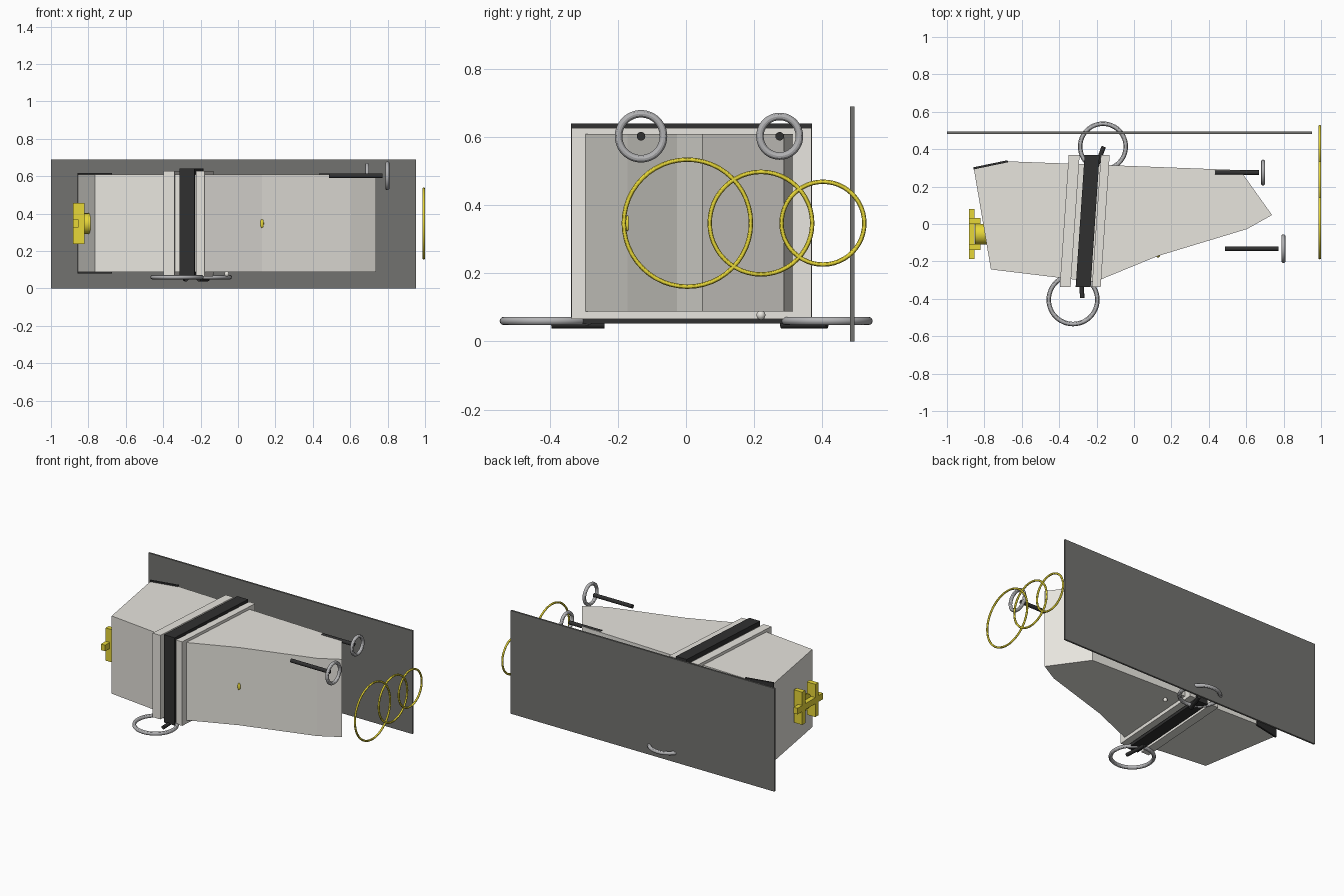
import bpy, bmesh, math
from mathutils import Vector

if "Cube" in bpy.data.objects:
    bpy.data.objects.remove(bpy.data.objects["Cube"])


def mat(name, r, g, b):
    m = bpy.data.materials.new(name)
    m.diffuse_color = (r, g, b, 1)
    m.use_nodes = True
    m.node_tree.nodes["Principled BSDF"].inputs["Base Color"].default_value = m.diffuse_color
    return m


CREAM = mat("cream", 0.80, 0.78, 0.73)
DARK = mat("dark", 0.03, 0.03, 0.03)
BOARD = mat("board_grey", 0.17, 0.17, 0.16)
YELLOW = mat("yellow", 0.80, 0.68, 0.04)
METAL = mat("metal", 0.45, 0.45, 0.46)


def prism(name, pts, z0, z1, m):
    """Extrude a footprint (x, y) between two heights."""
    bm = bmesh.new()
    f = bm.faces.new([bm.verts.new((x, y, z0)) for x, y in pts])
    r = bmesh.ops.extrude_face_region(bm, geom=[f])
    for v in r["geom"]:
        if isinstance(v, bmesh.types.BMVert):
            v.co.z = z1
    bmesh.ops.recalc_face_normals(bm, faces=bm.faces)
    me = bpy.data.meshes.new(name)
    bm.to_mesh(me)
    bm.free()
    ob = bpy.data.objects.new(name, me)
    bpy.context.collection.objects.link(ob)
    me.materials.append(m)
    return ob


def box(name, x0, x1, y0, y1, z0, z1, m):
    return prism(name, [(x0, y0), (x1, y0), (x1, y1), (x0, y1)], z0, z1, m)


def finish(name, m):
    ob = bpy.context.object
    ob.name = name
    ob.data.materials.append(m)
    bpy.ops.object.shade_smooth_by_angle()
    return ob


def ring(name, c, outer, tube, m, upright):
    rot = (0, math.pi / 2, 0) if upright else (0, 0, 0)
    bpy.ops.mesh.primitive_torus_add(location=c, rotation=rot, major_radius=outer - tube,
                                     minor_radius=tube, major_segments=48, minor_segments=12)
    return finish(name, m)


def rod(name, a, b, r, m):
    a, b = Vector(a), Vector(b)
    bpy.ops.mesh.primitive_cylinder_add(vertices=24, radius=r, depth=(b - a).length,
                                        location=(a + b) / 2)
    bpy.context.object.rotation_euler = (b - a).to_track_quat("Z", "Y").to_euler()
    return finish(name, m)


def bead(name, c, scale, m):
    bpy.ops.mesh.primitive_uv_sphere_add(segments=20, ring_count=12, radius=1, location=c)
    bpy.context.object.scale = scale
    return finish(name, m)


# Faceted hull
prism("hull", [(-0.856, 0.294), (-0.765, -0.243), (-0.21, -0.31), (0.128, -0.171),
               (0.604, -0.027), (0.738, 0.048), (0.567, 0.288), (-0.674, 0.335)],
      0.088, 0.608, CREAM)

# Dark plate on the rear corner facet
prism("corner_plate", [(-0.857, 0.292), (-0.674, 0.33), (-0.676, 0.341), (-0.859, 0.303)],
      0.08, 0.617, DARK)

# Slanted collar bands around the hull (front x0, x1; back is shifted)
for name, x0, x1, z0, z1, e, m in (
        ("collar_band_left", -0.397, -0.339, 0.065, 0.627, 0.0, CREAM),
        ("collar_band_right", -0.225, -0.178, 0.065, 0.627, 0.0, CREAM),
        ("collar_strap", -0.312, -0.232, 0.053, 0.64, 0.002, DARK)):
    s = 0.048
    prism(name, [(x0, -0.336 - e), (x1, -0.336 - e), (x1 + s, 0.368 + e), (x0 + s, 0.368 + e)],
          z0, z1, m)

# Back board
box("back_board", -1.0, 0.953, 0.482, 0.494, 0.0, 0.69, BOARD)

# Yellow handle at the left end
rod("handle_shaft", (-0.85, -0.055, 0.347), (-0.785, -0.055, 0.347), 0.055, YELLOW)
box("handle_crossbar", -0.882, -0.852, -0.188, 0.08, 0.327, 0.368, YELLOW)
for name, y in (("handle_upright_front", -0.123), ("handle_upright_back", 0.015)):
    box(name, -0.882, -0.82, y - 0.016, y + 0.016, 0.238, 0.457, YELLOW)

# Yellow rings at the right end
for i, (y, r) in enumerate(((0.004, 0.193), (0.22, 0.157), (0.402, 0.128))):
    ring("end_ring_%d" % (i + 1), (0.993, y, 0.347), r, 0.0065, YELLOW, True)

# Upper rods with a metal ring at each end
for side, x0, x1, xr, y, r in (("front", 0.487, 0.773, 0.799, -0.126 - 0.006, 0.077),
                               ("back", 0.433, 0.668, 0.69, 0.275, 0.069)):
    rod("upper_rod_" + side, (x0, y, 0.602), (x1, y, 0.602), 0.0125, DARK)
    ring("upper_ring_" + side, (xr, y, 0.602), r, 0.011, METAL, True)

# Flat lower rings with their dark stubs
ring("lower_ring_front", (-0.326, -0.405, 0.06), 0.142, 0.012, METAL, False)
ring("lower_ring_back", (-0.166, 0.414, 0.06), 0.134, 0.012, METAL, False)
rod("lower_stub_front", (-0.277, -0.395, 0.05), (-0.284, -0.24, 0.05), 0.012, DARK)
rod("lower_stub_back", (-0.162, 0.414, 0.05), (-0.21, 0.28, 0.05), 0.012, DARK)

# Small studs
bead("front_stud", (0.128, -0.171, 0.347), (0.01, 0.008, 0.023), YELLOW)
bead("under_stud", (-0.06, 0.22, 0.077), (0.013, 0.013, 0.014), CREAM)
